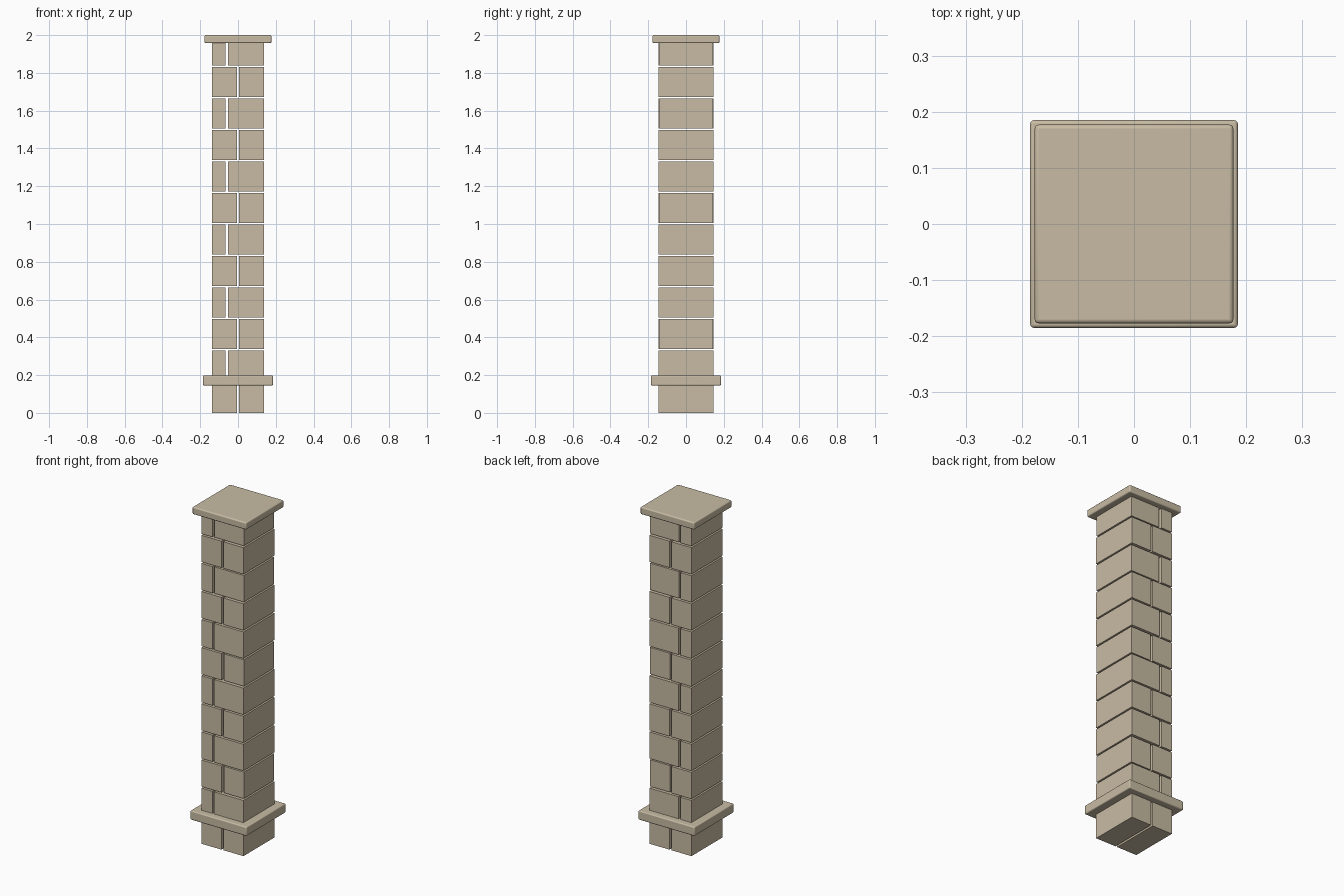
import bpy
import bmesh
from mathutils import Vector

default = bpy.data.objects.get("Cube")
if default:
    bpy.data.objects.remove(default, do_unlink=True)

# Single stone colour
stone = bpy.data.materials.new("sandstone")
stone.use_nodes = True
colour = (0.58, 0.50, 0.37, 1)
stone.diffuse_color = colour
stone.node_tree.nodes["Principled BSDF"].inputs["Base Color"].default_value = colour


def box(name, low, high, bevel=0):
    low, high = Vector(low), Vector(high)
    bm = bmesh.new()
    bmesh.ops.create_cube(bm, size=1)
    bmesh.ops.scale(bm, vec=high - low, verts=bm.verts)
    mesh = bpy.data.meshes.new(name)
    bm.to_mesh(mesh)
    bm.free()
    mesh.materials.append(stone)
    obj = bpy.data.objects.new(name, mesh)
    obj.location = (low + high) / 2
    bpy.context.collection.objects.link(obj)
    if bevel:
        mod = obj.modifiers.new("rounded_edges", "BEVEL")
        mod.width = bevel
        mod.segments = 3
        bpy.ops.object.select_all(action="DESELECT")
        obj.select_set(True)
        bpy.context.view_layer.objects.active = obj
        bpy.ops.object.shade_smooth_by_angle()
    return obj


# Stacked courses, each of two blocks with open joints that alternate
ROWS = 12
PITCH = 2 / ROWS
HALF_X, HALF_Y = 0.138, 0.146
SHALLOW_ROWS = {2, 6, 9, 11}
for row in range(ROWS):
    bottom = row * PITCH + (0.006 if row else 0)
    top = min((row + 1) * PITCH - 0.003, 1.98)
    joint = -0.06 if row % 2 else 0
    depth = HALF_Y - (0.004 if row in SHALLOW_ROWS else 0)
    box(f"block_right_{row}", (-HALF_X, -HALF_Y, bottom), (joint - 0.006, HALF_Y, top))
    box(f"block_left_{row}", (joint + 0.006, -depth, bottom), (HALF_X, depth, top))

# Square slabs around the base and over the top
for name, half, bottom, top, bevel in (
    ("base_collar", 0.185, 0.145, 0.199, 0.006),
    ("top_cap", 0.177, 1.957, 2.0, 0.007),
):
    box(name, (-half, -half, bottom), (half, half, top), bevel)
